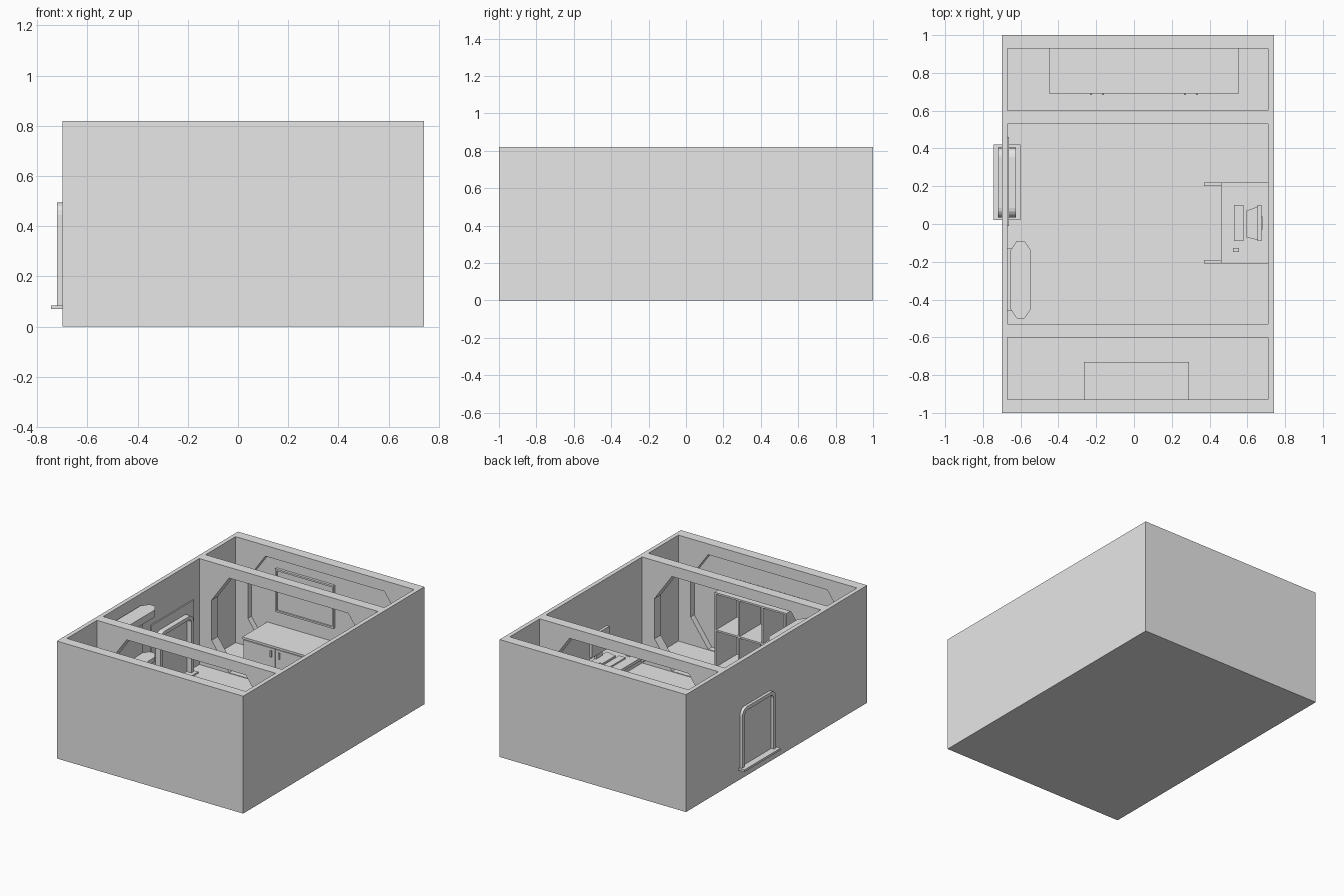
import bpy, bmesh, math
from mathutils import Vector

if "Cube" in bpy.data.objects:
    bpy.data.objects.remove(bpy.data.objects["Cube"])

grey = bpy.data.materials.new("light_grey")
grey.diffuse_color = (0.8, 0.8, 0.8, 1)
grey.use_nodes = True
grey.node_tree.nodes["Principled BSDF"].inputs["Base Color"].default_value = grey.diffuse_color


def finish(name, bm):
    bmesh.ops.recalc_face_normals(bm, faces=bm.faces)
    me = bpy.data.meshes.new(name)
    bm.to_mesh(me)
    bm.free()
    me.materials.append(grey)
    ob = bpy.data.objects.new(name, me)
    bpy.context.collection.objects.link(ob)
    return ob


def boxes(name, *spans):
    """One object made of boxes given as (x0, x1, y0, y1, z0, z1)."""
    bm = bmesh.new()
    for x0, x1, y0, y1, z0, z1 in spans:
        vs = bmesh.ops.create_cube(bm, size=1)["verts"]
        for v in vs:
            v.co = Vector((x1 if v.co.x > 0 else x0,
                           y1 if v.co.y > 0 else y0,
                           z1 if v.co.z > 0 else z0))
    return finish(name, bm)


def prism(name, pts, push):
    """Extrude a closed outline along a vector."""
    bm = bmesh.new()
    face = bm.faces.new([bm.verts.new(p) for p in pts])
    top = bmesh.ops.extrude_face_region(bm, geom=[face])["geom"]
    bmesh.ops.translate(bm, vec=push, verts=[v for v in top if isinstance(v, bmesh.types.BMVert)])
    return finish(name, bm)


def chamfered(a0, a1, b0, b1, ca, cb):
    return [(a0 + ca, b0), (a1 - ca, b0), (a1, b0 + cb), (a1, b1 - cb),
            (a1 - ca, b1), (a0 + ca, b1), (a0, b1 - cb), (a0, b0 + cb)]


def cut(ob, cutters):
    for c in cutters:
        m = ob.modifiers.new("cut", "BOOLEAN")
        m.operation, m.solver, m.object = "DIFFERENCE", "EXACT", c
    bpy.context.view_layer.update()
    dg = bpy.context.evaluated_depsgraph_get()
    me = bpy.data.meshes.new_from_object(ob.evaluated_get(dg))
    ob.modifiers.clear()
    ob.data = me
    for c in cutters:
        bpy.data.objects.remove(c)


FLOOR = 0.08

# Shell: three rooms joined by chamfered openings, with matching end recesses
shell = boxes("room_shell", (-0.70, 0.74, -1, 1, 0, 0.82))
rooms = [boxes("room_cutter", (-0.67, 0.71, y0, y1, FLOOR, 0.9))
         for y0, y1 in ((-0.93, -0.60), (-0.53, 0.53), (0.60, 0.93))]
octagon = chamfered(-0.575, 0.615, FLOOR + 0.004, 0.745, 0.135, 0.19)
opening = prism("opening_cutter", [(x, -0.97, z) for x, z in octagon], (0, 1.94, 0))
cut(shell, rooms + [opening])

# Front room: open cubby shelf, three columns and two rows
T = 0.012
X0, X1, Y0, Y1, Z0, Z1 = -0.265, 0.29, -0.98, -0.73, FLOOR, 0.61
parts = [(X0, X1, Y0, Y0 + 0.02, Z0, Z1)]
for i in range(4):
    x = X0 + (X1 - X0 - T) * i / 3
    parts.append((x, x + T, Y0, Y1, Z0, Z1))
for i in range(3):
    z = Z0 + (Z1 - Z0 - T) * i / 2
    parts.append((X0, X1, Y0, Y1, z, z + T))
boxes("cubby_shelf", *parts)

# Back room: low cabinet with four doors
boxes("cabinet", (-0.445, 0.55, 0.70, 0.96, FLOOR, 0.255),
      (-0.45, 0.555, 0.69, 0.965, 0.255, 0.27))
doors, handles = [], []
for i in range(4):
    x = -0.445 + i * 0.249
    doors.append((x + 0.003, x + 0.246, 0.693, 0.701, FLOOR + 0.01, 0.25))
    hx = x + (0.217 if i % 2 == 0 else 0.032)
    handles.append((hx - 0.005, hx + 0.005, 0.683, 0.694, 0.19, 0.235))
boxes("cabinet_doors", *doors)
boxes("cabinet_handles", *handles)

# Wall screen above the cabinet
sx0, sx1, sz0, sz1, b = -0.38, 0.07, 0.365, 0.665, 0.012
boxes("wall_screen", (sx0 + b, sx1 - b, 0.962, 0.975, sz0 + b, sz1 - b))
boxes("screen_frame", (sx0, sx1, 0.952, 0.975, sz0, sz0 + b), (sx0, sx1, 0.952, 0.975, sz1 - b, sz1),
      (sx0, sx0 + b, 0.952, 0.975, sz0, sz1), (sx1 - b, sx1, 0.952, 0.975, sz0, sz1))


# Side door: rounded frame on both sides of the left wall, with sill
def arch(y0, y1, z0, z1, r):
    pts = [(y0, z0)]
    for cy, start in ((y0 + r, math.pi), (y1 - r, math.pi / 2)):
        for k in range(5):
            a = start - k * math.pi / 8
            pts.append((cy + r * math.cos(a), z1 - r + r * math.sin(a)))
    return pts + [(y1, z0)]


outer, inner = arch(0.035, 0.405, 0.085, 0.495, 0.05), arch(0.06, 0.38, 0.085, 0.47, 0.03)
for side, x0, x1 in (("outer", -0.72, -0.695), ("inner", -0.675, -0.625)):
    prism(side + "_door_frame", [(x0, y, z) for y, z in outer + inner[::-1]], (x1 - x0, 0, 0))
boxes("door_sill_outer", (-0.745, -0.695, 0.02, 0.42, 0.07, 0.085))
boxes("door_sill_inner", (-0.675, -0.60, 0.02, 0.42, FLOOR, 0.09))
boxes("door_wall_plate", (-0.672, -0.662, -0.01, 0.46, FLOOR, 0.56))

# Middle room: tall wall shelf with chamfered boards
plan = chamfered(-0.655, -0.545, -0.50, -0.09, 0.035, 0.05)
for name, z, h in (("lower", FLOOR, 0.04), ("middle", 0.39, 0.03), ("top", 0.70, 0.05)):
    prism("wall_shelf_%s_board" % name, [(x, y, z) for x, y in plan], (0, 0, h))
boxes("wall_shelf_back", (-0.672, -0.645, -0.46, -0.13, FLOOR, 0.73))

# Desk with slanted side legs
boxes("desk_top", (0.46, 0.71, -0.21, 0.22, 0.305, 0.325))
for name, y in (("front", -0.21), ("back", 0.20)):
    side = [(0.37, FLOOR), (0.71, FLOOR), (0.71, 0.11), (0.66, 0.11), (0.66, 0.305),
            (0.46, 0.305), (0.46, 0.28), (0.62, 0.28), (0.62, 0.11), (0.37, 0.10)]
    prism("desk_%s_leg" % name, [(x, y, z) for x, z in side], (0, 0.02, 0))

# Computer on the desk
boxes("keyboard", (0.53, 0.58, -0.09, 0.10, 0.325, 0.335))
boxes("mouse", (0.525, 0.555, -0.148, -0.128, 0.325, 0.337))
boxes("monitor", (0.655, 0.675, -0.09, 0.10, 0.37, 0.52))
prism("monitor_stand", [(0.595, -0.07, 0.325), (0.675, -0.09, 0.325),
                        (0.675, 0.10, 0.325), (0.595, 0.07, 0.325)], (0, 0, 0.012))
boxes("monitor_neck", (0.665, 0.68, -0.03, 0.04, 0.33, 0.40))
